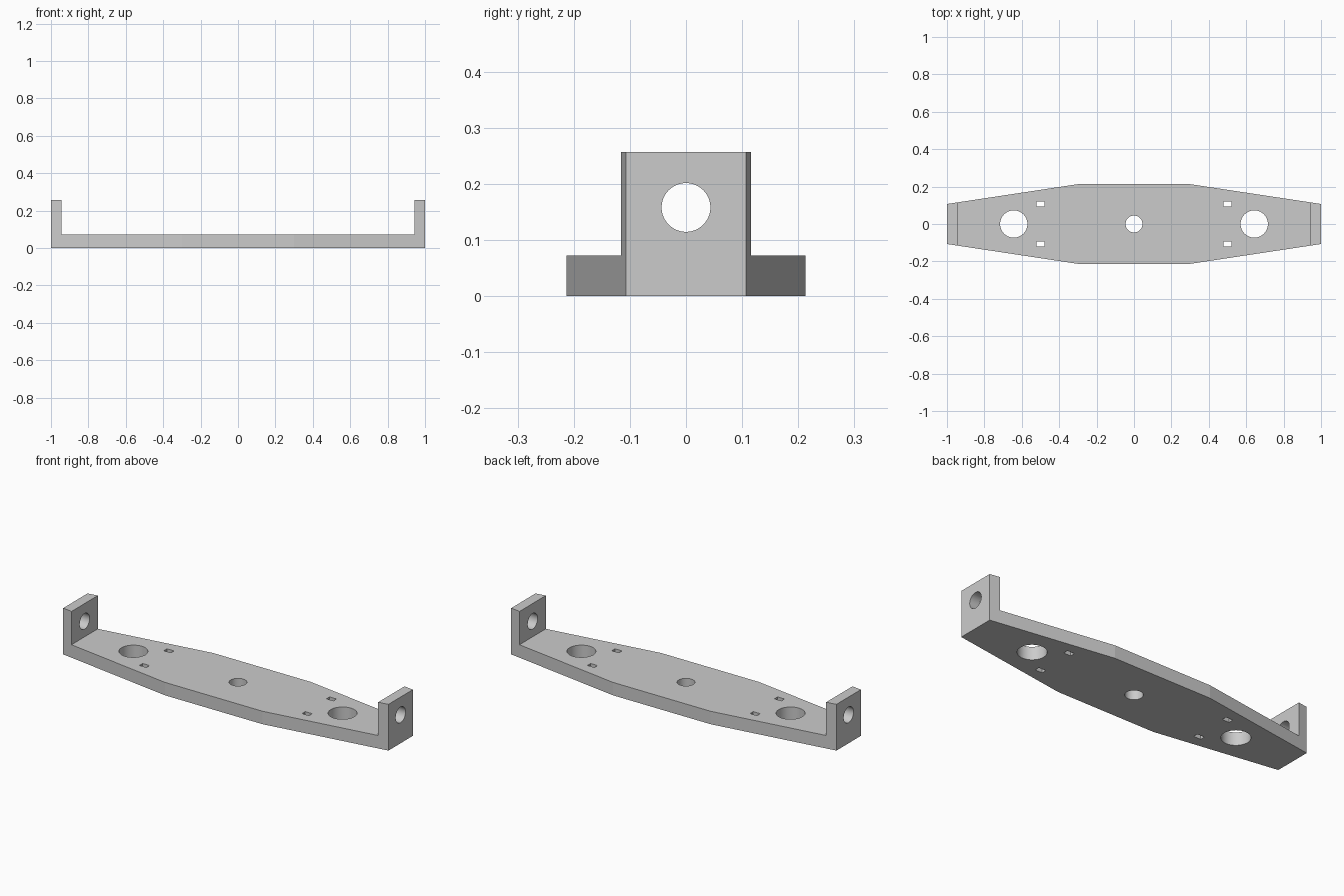
import bpy, bmesh, math

if "Cube" in bpy.data.objects:
    bpy.data.objects.remove(bpy.data.objects["Cube"], do_unlink=True)

END_X, FLAT_X = 1.0, 0.3          # overall half length, half length of the wide middle
END_Y, MID_Y = 0.107, 0.213       # half widths at the ends and middle
BASE_Z, TOP_Z, WALL = 0.072, 0.257, 0.057

grey = bpy.data.materials.new("plain grey")
grey.use_nodes = True
grey.diffuse_color = (0.6, 0.6, 0.6, 1)
grey.node_tree.nodes["Principled BSDF"].inputs["Base Color"].default_value = (0.6, 0.6, 0.6, 1)


def extruded_outline(name, points, height):
    """Prism standing on z = 0 with the given plan outline."""
    bm = bmesh.new()
    face = bm.faces.new([bm.verts.new((x, y, 0)) for x, y in points])
    top = bmesh.ops.extrude_face_region(bm, geom=[face])
    verts = [v for v in top["geom"] if isinstance(v, bmesh.types.BMVert)]
    bmesh.ops.translate(bm, vec=(0, 0, height), verts=verts)
    bmesh.ops.recalc_face_normals(bm, faces=bm.faces)
    mesh = bpy.data.meshes.new(name)
    bm.to_mesh(mesh)
    bm.free()
    obj = bpy.data.objects.new(name, mesh)
    bpy.context.collection.objects.link(obj)
    return obj


def cut(target, cutter):
    """Subtract the cutter from the target, then discard it."""
    cutter.hide_render = True
    mod = target.modifiers.new("cut", "BOOLEAN")
    mod.operation, mod.solver, mod.object = "DIFFERENCE", "EXACT", cutter
    bpy.ops.object.select_all(action="DESELECT")
    bpy.context.view_layer.objects.active = target
    target.select_set(True)
    bpy.ops.object.modifier_apply(modifier=mod.name)
    bpy.data.objects.remove(cutter, do_unlink=True)


def box(name, location, size):
    bpy.ops.mesh.primitive_cube_add(size=1, location=location)
    obj = bpy.context.object
    obj.name = name
    obj.scale = size
    bpy.ops.object.transform_apply(location=False, rotation=False, scale=True)
    return obj


def drill(name, location, radius, depth, tilt=0):
    bpy.ops.mesh.primitive_cylinder_add(vertices=64, radius=radius, depth=depth,
                                        location=location, rotation=(0, tilt, 0))
    bpy.context.object.name = name
    return bpy.context.object


# Tapered bracket body
right_side = [(END_X, -END_Y), (END_X, END_Y), (FLAT_X, MID_Y)]
outline = [(FLAT_X, -MID_Y)] + right_side
outline += [(-x, -y) for x, y in outline]
bracket = extruded_outline("mounting_bracket", outline, TOP_Z)
bracket.data.materials.append(grey)

# Clear the space between the two upright ends
cut(bracket, box("channel_cutter", (0, 0, BASE_Z + 0.5), (2 * (END_X - WALL), 1, 1)))

# Round holes through the base and the uprights
cut(bracket, drill("centre_hole", (0, 0, 0), 0.045, 0.5))
for side in (-1, 1):
    cut(bracket, drill("large_hole", (side * 0.643, 0, 0), 0.073, 0.5))
    cut(bracket, drill("upright_hole", (side * END_X, 0, 0.158), 0.0435, 0.3, math.pi / 2))
    # Small rectangular slots
    for edge in (-1, 1):
        cut(bracket, box("slot", (side * 0.5, edge * 0.107, 0), (0.043, 0.028, 0.5)))

# Smooth hole walls, sharp edges elsewhere
bpy.ops.object.select_all(action="DESELECT")
bpy.context.view_layer.objects.active = bracket
bracket.select_set(True)
bpy.ops.object.shade_smooth_by_angle(angle=math.radians(7))
